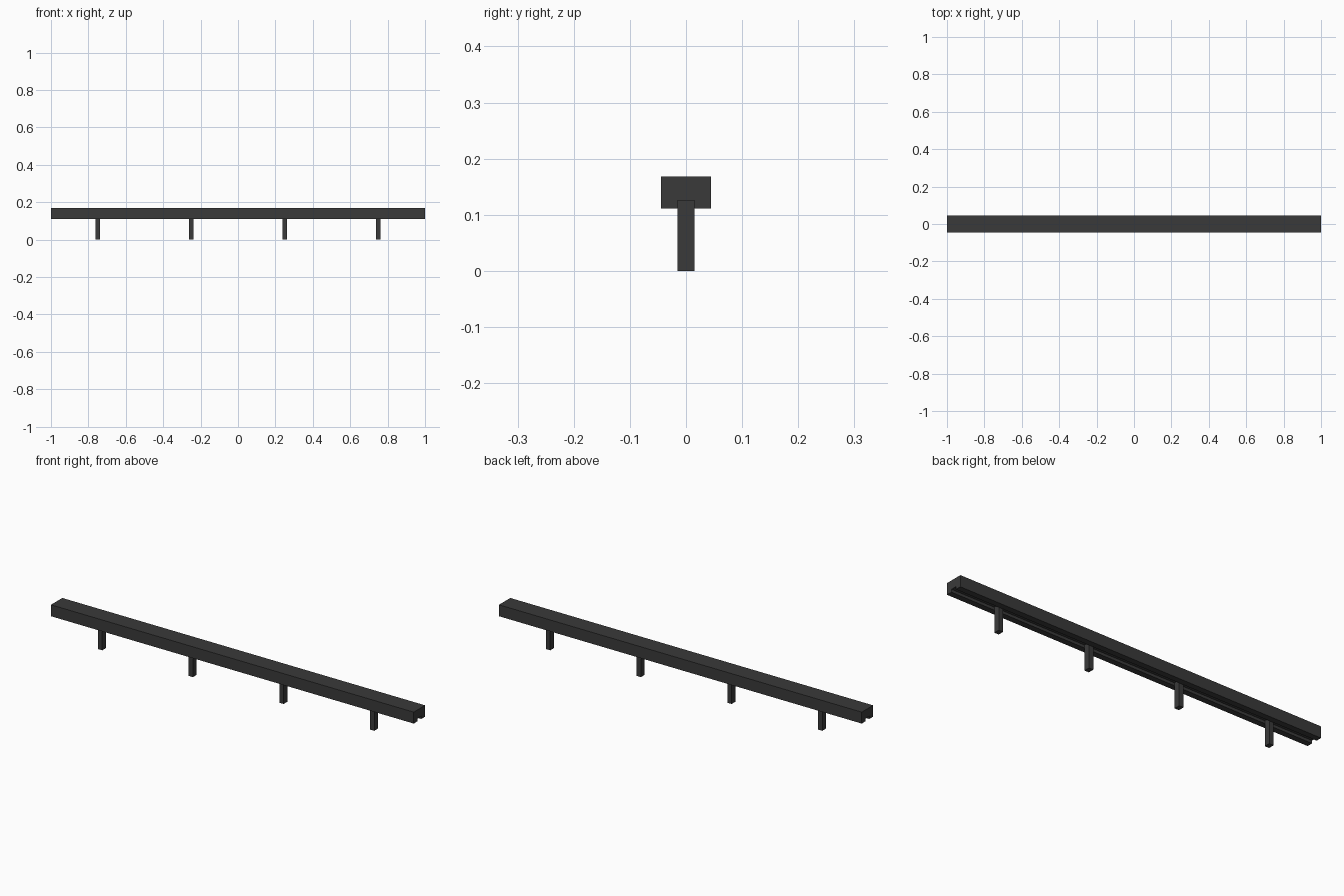
import bpy
import bmesh

cube = bpy.data.objects.get("Cube")
if cube:
    bpy.data.objects.remove(cube)

dark = bpy.data.materials.new("dark_grey")
dark.use_nodes = True
color = (0.042, 0.042, 0.042, 1)
dark.diffuse_color = color
dark.node_tree.nodes["Principled BSDF"].inputs["Base Color"].default_value = color


def extrude_profile(name, points, x_center, length):
    """Extrude a (y, z) outline along x, centred on x_center."""
    bm = bmesh.new()
    face = bm.faces.new([bm.verts.new((x_center - length / 2, y, z)) for y, z in points])
    result = bmesh.ops.extrude_face_region(bm, geom=[face])
    moved = [v for v in result["geom"] if isinstance(v, bmesh.types.BMVert)]
    bmesh.ops.translate(bm, verts=moved, vec=(length, 0, 0))
    bmesh.ops.recalc_face_normals(bm, faces=bm.faces)
    mesh = bpy.data.meshes.new(name)
    bm.to_mesh(mesh)
    bm.free()
    mesh.materials.append(dark)
    obj = bpy.data.objects.new(name, mesh)
    bpy.context.collection.objects.link(obj)
    return obj


half_beam, half_post = 0.0445, 0.015
bottom, groove_top, top = 0.111, 0.125, 0.168

# Rail with a shallow groove along its underside
half = [(half_beam, top), (half_beam, bottom), (half_post, bottom), (half_post, groove_top)]
extrude_profile("rail", half + [(-y, z) for y, z in reversed(half)], 0, 2)

# Posts seated in the groove
post = [(-half_post, 0), (half_post, 0), (half_post, groove_top), (-half_post, groove_top)]
for i in range(4):
    extrude_profile(f"post_{i + 1}", post, -0.75 + 0.5 * i, 0.024)
